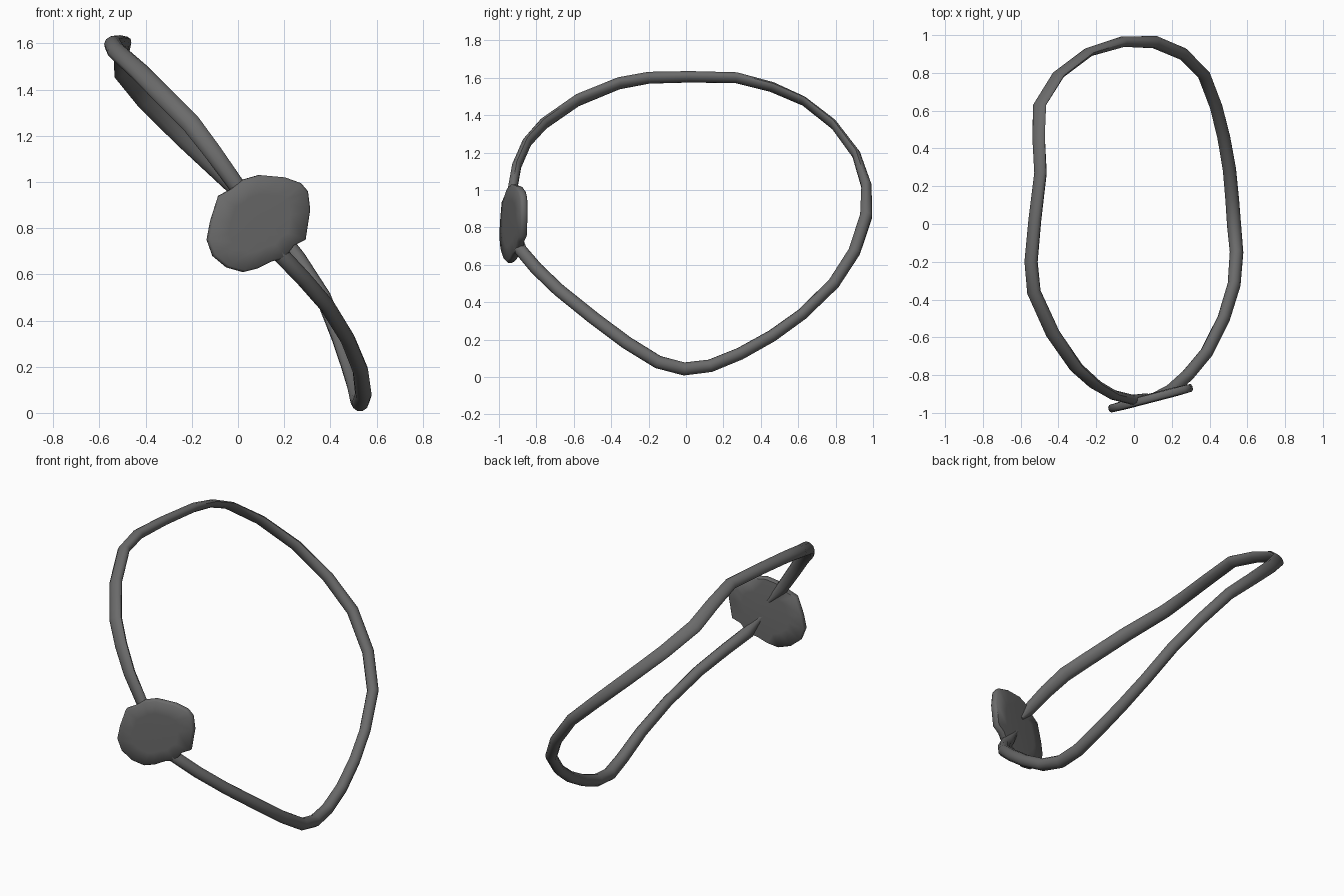
import bpy, bmesh, math
from mathutils import Vector

if "Cube" in bpy.data.objects:
    bpy.data.objects.remove(bpy.data.objects["Cube"])

dark = bpy.data.materials.new("dark_grey")
dark.diffuse_color = (0.145, 0.145, 0.145, 1)
dark.use_nodes = True
dark.node_tree.nodes["Principled BSDF"].inputs["Base Color"].default_value = dark.diffuse_color


def finish(name, bm, angle):
    bmesh.ops.recalc_face_normals(bm, faces=bm.faces)
    mesh = bpy.data.meshes.new(name)
    bm.to_mesh(mesh)
    bm.free()
    mesh.materials.append(dark)
    ob = bpy.data.objects.new(name, mesh)
    bpy.context.collection.objects.link(ob)
    bpy.ops.object.select_all(action='DESELECT')
    ob.select_set(True)
    bpy.context.view_layer.objects.active = ob
    bpy.ops.object.shade_smooth_by_angle(angle=math.radians(angle))
    return ob


def bridge(bm, a, b):
    for i in range(len(a)):
        j = (i + 1) % len(a)
        bm.faces.new((a[i], a[j], b[j], b[i]))


def lerp_key(keys, i):
    for (i0, w0, h0), (i1, w1, h1) in zip(keys, keys[1:]):
        if i0 <= i <= i1:
            t = (i - i0) / (i1 - i0)
            return w0 + (w1 - w0) * t, h0 + (h1 - h0) * t


# Cord: an irregular loop, starting and ending inside the pendant
path = [Vector(p) for p in (
    (0.07, -0.915, 0.89), (-0.01, -0.93, 0.99), (-0.11, -0.905, 1.13),
    (-0.205, -0.85, 1.255), (-0.305, -0.76, 1.355), (-0.43, -0.58, 1.48),
    (-0.53, -0.36, 1.57), (-0.545, -0.20, 1.60), (-0.525, 0.02, 1.605),
    (-0.495, 0.27, 1.60), (-0.505, 0.46, 1.55), (-0.50, 0.63, 1.475),
    (-0.40, 0.79, 1.35), (-0.24, 0.91, 1.19), (-0.06, 0.965, 1.02),
    (0.11, 0.963, 0.86), (0.26, 0.90, 0.67), (0.37, 0.79, 0.50),
    (0.435, 0.62, 0.335), (0.475, 0.46, 0.22), (0.505, 0.29, 0.125),
    (0.52, 0.13, 0.06), (0.53, -0.01, 0.043), (0.543, -0.15, 0.08),
    (0.53, -0.32, 0.185), (0.475, -0.50, 0.32), (0.385, -0.68, 0.465),
    (0.285, -0.80, 0.58), (0.19, -0.885, 0.68), (0.10, -0.915, 0.80))]
# (point number, half width across the loop plane, half width in the plane)
widths = [(0, 0.012, 0.02), (1, 0.036, 0.026), (3, 0.042, 0.025), (5, 0.042, 0.029),
          (7, 0.037, 0.031), (9, 0.036, 0.027), (11, 0.041, 0.016), (13, 0.038, 0.023),
          (15, 0.034, 0.034), (18, 0.034, 0.031), (22, 0.038, 0.036),
          (25, 0.032, 0.036), (28, 0.036, 0.034), (29, 0.012, 0.02)]
SIDES = 10
plane_normal = Vector((0.83, 0, 0.55))
bm = bmesh.new()
rings = []
for i, p in enumerate(path):
    tangent = (path[min(i + 1, len(path) - 1)] - path[max(i - 1, 0)]).normalized()
    radial = tangent.cross(plane_normal).normalized()
    across = radial.cross(tangent).normalized()
    w, h = lerp_key(widths, i)
    rings.append([bm.verts.new(p + across * w * math.cos(a) + radial * h * math.sin(a))
                  for a in (2 * math.pi * k / SIDES for k in range(SIDES))])
for a, b in zip(rings, rings[1:]):
    bridge(bm, a, b)
bm.faces.new(rings[0])
bm.faces.new(rings[-1])
finish("cord", bm, 50)

# Pendant: a tilted, slightly domed irregular plate with a rounded rim
outline = [(-0.03, 0.97), (0.02, 1.01), (0.09, 1.03), (0.20, 1.02), (0.27, 0.995),
           (0.30, 0.96), (0.31, 0.88), (0.29, 0.75), (0.24, 0.725), (0.20, 0.67),
           (0.14, 0.655), (0.08, 0.625), (0.02, 0.61), (-0.05, 0.63), (-0.11, 0.68),
           (-0.135, 0.75), (-0.12, 0.83), (-0.085, 0.94)]
cx, cz = 0.09, 0.82


def plate_y(x):
    return -0.92 + 0.26 * (x - cx)


bm = bmesh.new()
loops = []
for scale, depth in ((0.6, -0.025), (0.96, -0.022), (1.0, -0.012), (1.0, 0.006),
                     (0.97, 0.018), (0.6, 0.022)):
    loop = []
    for x, z in outline:
        px, pz = cx + (x - cx) * scale, cz + (z - cz) * scale
        loop.append(bm.verts.new((px - depth * 0.24, plate_y(px) + depth, pz)))
    loops.append(loop)
for a, b in zip(loops, loops[1:]):
    bridge(bm, a, b)
for loop, depth in ((loops[0], -0.026), (loops[-1], 0.024)):
    mid = bm.verts.new((cx, plate_y(cx) + depth, cz))
    for i in range(len(loop)):
        bm.faces.new((loop[i], loop[(i + 1) % len(loop)], mid))
finish("pendant", bm, 60)
